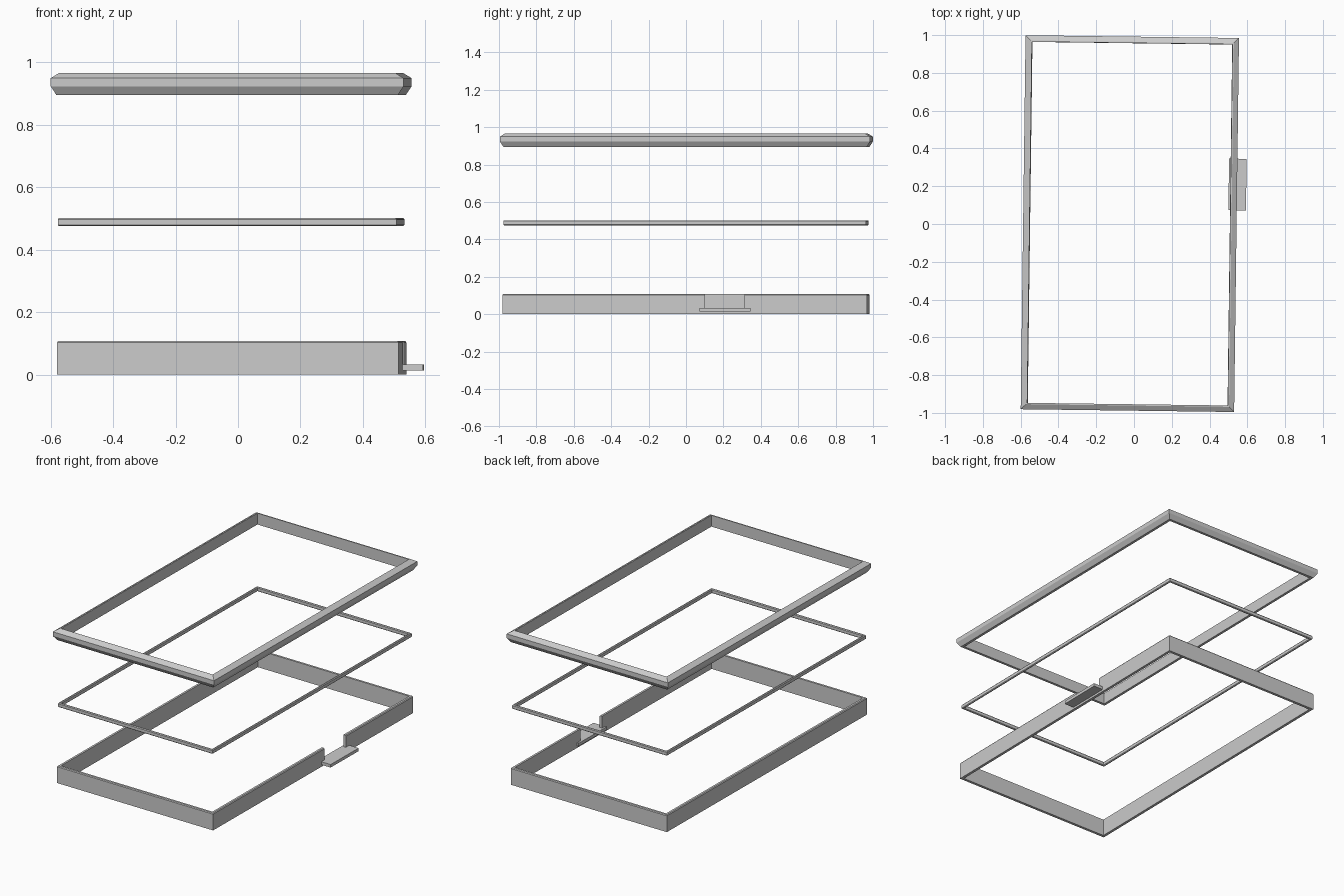
import bpy
import bmesh
from mathutils import Vector

TILT = -0.013  # the whole assembly is turned slightly about z

cube = bpy.data.objects.get("Cube")
if cube:
    bpy.data.objects.remove(cube, do_unlink=True)

grey = bpy.data.materials.new("light grey")
grey.use_nodes = True
grey.diffuse_color = (0.6, 0.6, 0.6, 1)
grey.node_tree.nodes["Principled BSDF"].inputs["Base Color"].default_value = (0.6, 0.6, 0.6, 1)


def finish(name, bm, centre):
    """Turn a bmesh into a placed, coloured object."""
    bmesh.ops.recalc_face_normals(bm, faces=bm.faces)
    mesh = bpy.data.meshes.new(name)
    bm.to_mesh(mesh)
    bm.free()
    mesh.materials.append(grey)
    obj = bpy.data.objects.new(name, mesh)
    obj.location = centre
    obj.rotation_euler.z = TILT
    bpy.context.collection.objects.link(obj)
    return obj


def frame(name, width, length, profile, centre):
    """Sweep a closed (inset, z) profile round a mitred rectangle."""
    bm = bmesh.new()
    rings = []
    for sx, sy in ((-1, -1), (1, -1), (1, 1), (-1, 1)):
        rings.append([bm.verts.new((sx * (width / 2 - d), sy * (length / 2 - d), z))
                      for d, z in profile])
    n = len(profile)
    for i in range(4):
        a, b = rings[i], rings[(i + 1) % 4]
        for j in range(n):
            k = (j + 1) % n
            bm.faces.new((a[j], b[j], b[k], a[k]))
    return finish(name, bm, centre)


def box(name, size, centre):
    bm = bmesh.new()
    bmesh.ops.create_cube(bm, size=1)
    bmesh.ops.scale(bm, vec=Vector(size), verts=bm.verts)
    return finish(name, bm, centre)


# Top bezel: sloped top, upright outer band, undercut below
frame("top_bezel", 1.13, 1.98,
      [(0.018, 0.895), (0, 0.923), (0, 0.949), (0.027, 0.966),
       (0.034, 0.966), (0.034, 0.895)], (-0.022, 0.002, 0))

# Thin gasket ring with softened edges
frame("middle_gasket", 1.085, 1.94,
      [(0.004, 0.475), (0, 0.479), (0, 0.497), (0.004, 0.502),
       (0.009, 0.502), (0.013, 0.497), (0.013, 0.479), (0.009, 0.475)],
      (-0.022, 0.0, 0))

# Deep lower frame with a notch in the +x wall
lower = frame("lower_frame", 1.094, 1.95,
              [(0, 0), (0, 0.102), (0.004, 0.107), (0.017, 0.107), (0.017, 0)],
              (-0.02, 0.0, 0))
cutter = box("notch_cutter", (0.16, 0.21, 0.2), (0.525, 0.207, 0.132))
cutter.hide_render = True
cutter.hide_set(True)
cutter.display_type = 'WIRE'
cut = lower.modifiers.new("notch", 'BOOLEAN')
cut.operation = 'DIFFERENCE'
cut.solver = 'EXACT'
cut.object = cutter

# Flat shelf passing through the wall below the notch
box("notch_shelf", (0.093, 0.273, 0.019), (0.548, 0.209, 0.0225))
